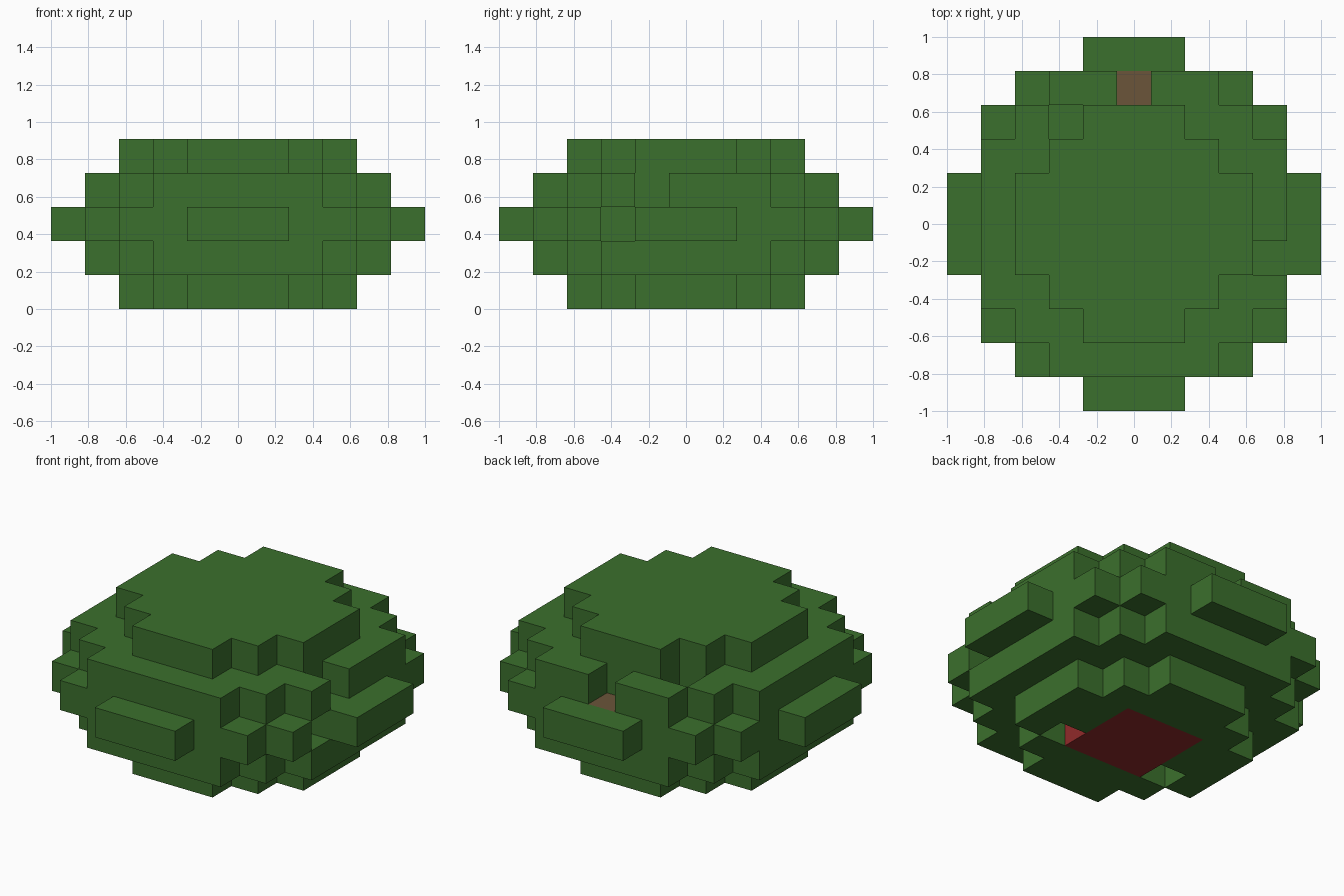
import bpy
import bmesh
from mathutils import Vector

if "Cube" in bpy.data.objects:
    bpy.data.objects.remove(bpy.data.objects["Cube"], do_unlink=True)

UNIT = 2 / 11  # edge of one block


def make_material(name, color):
    mat = bpy.data.materials.new(name)
    mat.use_nodes = True
    mat.diffuse_color = (*color, 1)
    mat.node_tree.nodes["Principled BSDF"].inputs["Base Color"].default_value = (*color, 1)
    return mat


green = make_material("leaf green", (0.044, 0.16, 0.026))
brown = make_material("wood brown", (0.147, 0.089, 0.041))
red = make_material("dark red", (0.283, 0.023, 0.023))


def slab(level, half, reach):
    """Blocks of one square layer with stepped, cut-off corners."""
    span = range(-half, half + 1)
    return {(x, y, level) for x in span for y in span if abs(x) + abs(y) <= reach}


# Side bumps, one per direction, in the middle layer
bumps = {"front_bump": {(i, -5, 2) for i in (-1, 0, 1)},
         "back_bump": {(i, 5, 2) for i in (-1, 0, 1)},
         "right_bump": {(-5, i, 2) for i in (-1, 0, 1)},
         "left_bump": {(5, i, 2) for i in (-1, 0, 1)}}

# Missing blocks that form small notches
notches = {(2, -1, 0), (-2, -1, 0), (4, -2, 2), (4, -1, 3), (0, 4, 3), (-2, 3, 3)}

core = slab(0, 1, 2)
stem = {(0, 4, 2)}

parts = {
    "bottom_layer": (slab(0, 3, 4) - core - notches, green),
    "lower_layer": (slab(1, 4, 6) - notches, green),
    "middle_layer": (slab(2, 4, 7) - stem - notches, green),
    "upper_layer": (slab(3, 4, 6) - notches, green),
    "top_layer": (slab(4, 3, 4) - notches, green),
    "base_core": (core, red),
    "stem_block": (stem, brown),
}
for name, cells in bumps.items():
    parts[name] = (cells, green)

occupied = set().union(*(cells for cells, _ in parts.values()))
AXES = [Vector(v) for v in ((1, 0, 0), (0, 1, 0), (0, 0, 1))]


def build_part(name, cells, mat):
    """Mesh the outward block sides that no neighbouring block covers."""
    bm = bmesh.new()
    for cell in sorted(cells):
        center = Vector(cell) + Vector((0, 0, 0.5))
        for k in range(3):
            for sign in (-1, 1):
                normal = AXES[k] * sign
                if tuple(int(c) for c in Vector(cell) + normal) in occupied:
                    continue
                u, v = AXES[(k + 1) % 3] / 2, AXES[(k + 2) % 3] / 2 * sign
                mid = center + normal / 2
                corners = (mid - u - v, mid + u - v, mid + u + v, mid - u + v)
                bm.faces.new([bm.verts.new(c * UNIT) for c in corners])
    bmesh.ops.remove_doubles(bm, verts=bm.verts[:], dist=UNIT / 100)
    mesh = bpy.data.meshes.new(name)
    bm.to_mesh(mesh)
    bm.free()
    mesh.materials.append(mat)
    bpy.context.scene.collection.objects.link(bpy.data.objects.new(name, mesh))


for name, (cells, mat) in parts.items():
    build_part(name, cells, mat)
